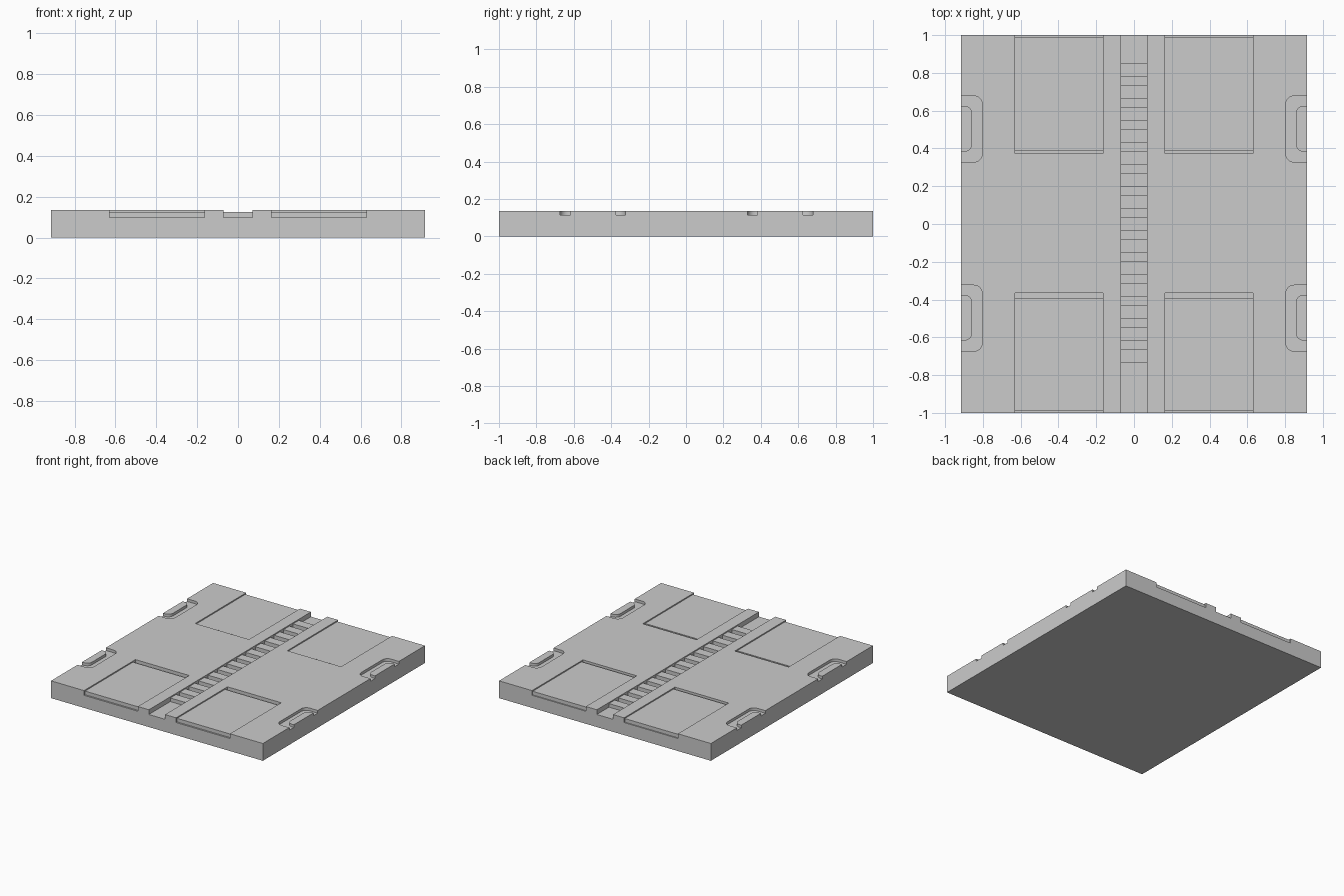
import bpy, bmesh, math

if "Cube" in bpy.data.objects:
    bpy.data.objects.remove(bpy.data.objects["Cube"])

HX, HY, TOP = 0.915, 1.0, 0.135
LOW, PLATE_TOP, GROOVE = 0.098, 0.126, 0.114


def prism(bm, pts, z0, z1, bottom=True):
    """Extrude an outline between two heights."""
    lo = [bm.verts.new((x, y, z0)) for x, y in pts]
    hi = [bm.verts.new((x, y, z1)) for x, y in pts]
    bm.faces.new(hi)
    if bottom:
        bm.faces.new(lo[::-1])
    for i in range(len(pts)):
        j = (i + 1) % len(pts)
        bm.faces.new((lo[i], lo[j], hi[j], hi[i]))


def rect(x0, x1, y0, y1):
    return [(x0, y0), (x1, y0), (x1, y1), (x0, y1)]


def bay(side, xin, xout, y0, y1, r, n=6):
    """Outline open to the slab edge, rounded on its inner corners."""
    pts = [(xout, y0), (xout, y1)]
    for cy, start in ((y1 - r, 90), (y0 + r, 180)):
        for i in range(n + 1):
            a = math.radians(start + 90 * i / n)
            pts.append((xin + r + r * math.cos(a), cy + r * math.sin(a)))
    return pts if side > 0 else [(-x, y) for x, y in reversed(pts)]


def finish(bm, name):
    mesh = bpy.data.meshes.new(name)
    bmesh.ops.recalc_face_normals(bm, faces=bm.faces[:])
    bm.to_mesh(mesh)
    bm.free()
    ob = bpy.data.objects.new(name, mesh)
    bpy.context.collection.objects.link(ob)
    return ob


def smooth(ob):
    bpy.ops.object.select_all(action='DESELECT')
    ob.select_set(True)
    bpy.context.view_layer.objects.active = ob
    bpy.ops.object.shade_smooth_by_angle(angle=math.radians(30))


# Slab
bm = bmesh.new()
prism(bm, rect(-HX, HX, -HY, HY), 0, TOP)
slab = finish(bm, "floor_slab")

# Cutter: centre channel, four panel recesses, four edge grooves
bm = bmesh.new()
prism(bm, rect(-0.07, 0.07, -1.1, 1.1), LOW, 0.2)
for s in (-1, 1):
    xs = sorted((s * 0.165, s * 0.63))
    prism(bm, rect(*xs, -1.1, -0.366), LOW, 0.2)
    prism(bm, rect(*xs, 0.372, 1.1), LOW, 0.2)
    for y in (-0.499, 0.503):
        prism(bm, bay(s, 0.803, 1.0, y - 0.175, y + 0.175, 0.045), GROOVE, 0.2)
cutter = finish(bm, "recess_cutter")
cutter.hide_render = True

mod = slab.modifiers.new("recesses", 'BOOLEAN')
mod.operation = 'DIFFERENCE'
mod.solver = 'EXACT'
mod.object = cutter
bpy.context.view_layer.objects.active = slab
bpy.ops.object.modifier_apply(modifier=mod.name)
bpy.data.objects.remove(cutter)
smooth(slab)

# Inset panels, leaving a gap at the inner end and a lip at the outer end
for s, side in ((-1, "left"), (1, "right")):
    xs = sorted((s * 0.165, s * 0.63))
    for end, y0, y1 in (("front", -0.987, -0.395), ("back", 0.388, 0.991)):
        bm = bmesh.new()
        prism(bm, rect(*xs, y0, y1), LOW, PLATE_TOP, bottom=False)
        finish(bm, f"panel_{end}_{side}")

    # Raised tabs inside the edge grooves
    for end, y in (("front", -0.496), ("back", 0.504)):
        bm = bmesh.new()
        prism(bm, bay(s, 0.857, HX, y - 0.121, y + 0.121, 0.04), GROOVE, TOP, bottom=False)
        smooth(finish(bm, f"edge_tab_{end}_{side}"))

# Row of rungs in the channel
bm = bmesh.new()
for i in range(14):
    y = 0.85 - i * 0.1165
    prism(bm, rect(-0.07, 0.07, y - 0.071, y), LOW, PLATE_TOP, bottom=False)
finish(bm, "channel_rungs")
